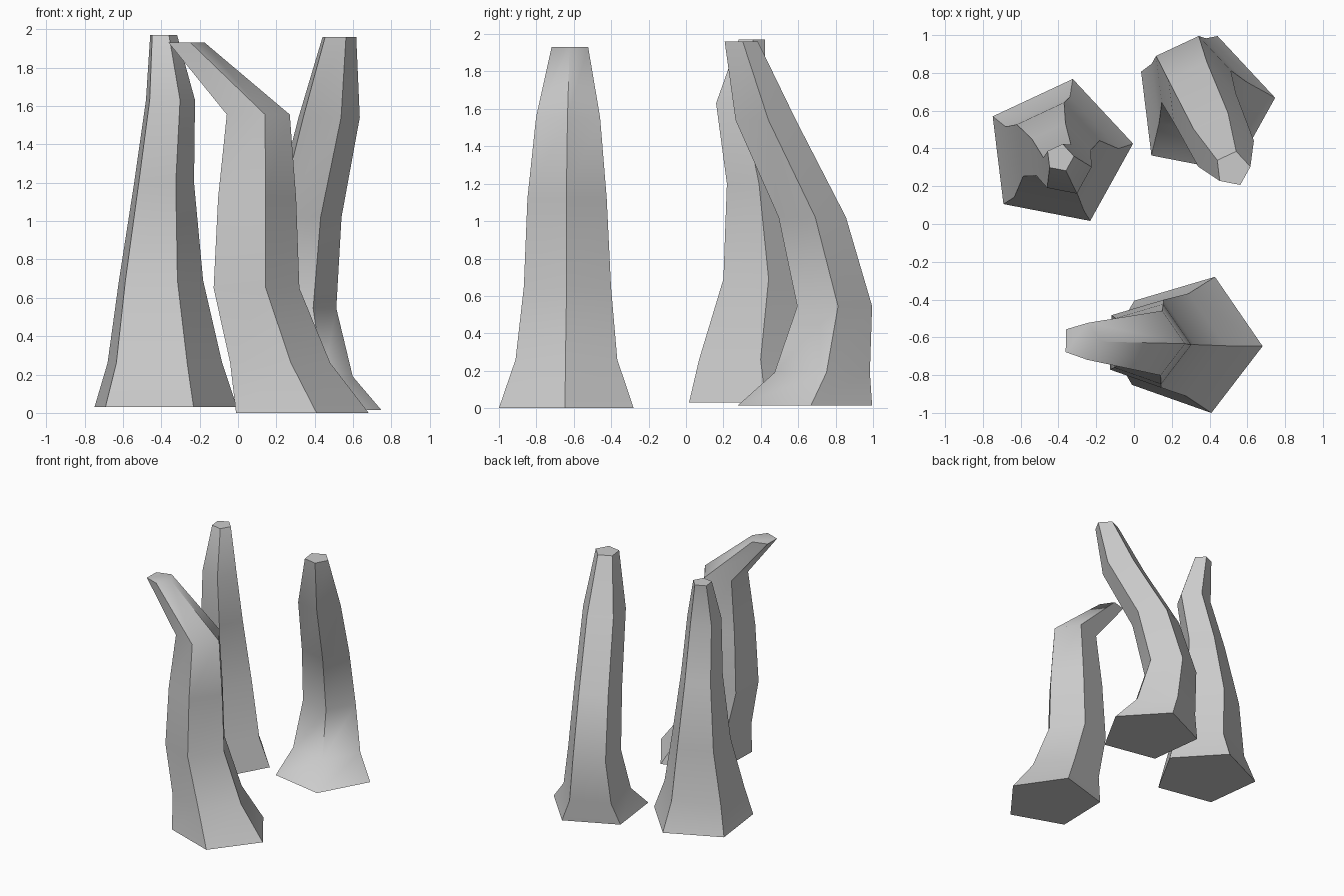
import bpy, bmesh
from math import sin, cos, radians, tau

if "Cube" in bpy.data.objects:
    bpy.data.objects.remove(bpy.data.objects["Cube"])

SIDES = 5


def stalk(name, turn, rings):
    """Loft a tapering five-sided column through (x, y, z, radius) rings."""
    bm = bmesh.new()
    loops = []
    for x, y, z, r in rings:
        angles = [radians(turn) + tau * i / SIDES for i in range(SIDES)]
        loops.append([bm.verts.new((x + r * cos(a), y + r * sin(a), z)) for a in angles])
    for low, high in zip(loops, loops[1:]):
        for i in range(SIDES):
            j = (i + 1) % SIDES
            bm.faces.new((low[i], low[j], high[j], high[i]))
    bm.faces.new(loops[0][::-1])
    bm.faces.new(loops[-1])
    mesh = bpy.data.meshes.new(name)
    bm.to_mesh(mesh)
    bm.free()
    obj = bpy.data.objects.new(name, mesh)
    bpy.context.collection.objects.link(obj)
    # soft along the length, crisp on the long corners
    bpy.ops.object.select_all(action='DESELECT')
    obj.select_set(True)
    bpy.context.view_layer.objects.active = obj
    bpy.ops.object.shade_smooth_by_angle(angle=radians(50))


# back left column, nearly upright
stalk("left_column", 7, [
    (-0.40, 0.377, 0.03, 0.398), (-0.40, 0.36, 0.26, 0.32), (-0.415, 0.413, 0.69, 0.235),
    (-0.395, 0.37, 1.20, 0.167), (-0.36, 0.285, 1.63, 0.137), (-0.392, 0.35, 1.97, 0.075)])

# back right column, leaning forward
stalk("right_column", 7, [
    (0.37, 0.622, 0.015, 0.38), (0.33, 0.718, 0.19, 0.27), (0.302, 0.787, 0.545, 0.212),
    (0.35, 0.668, 1.02, 0.191), (0.465, 0.42, 1.54, 0.171), (0.523, 0.292, 1.96, 0.094)])

# front column with the tip bent to the left
stalk("front_column", -1.5, [
    (0.302, -0.637, 0.0, 0.379), (0.195, -0.637, 0.26, 0.286), (0.075, -0.632, 0.65, 0.245),
    (0.08, -0.634, 1.12, 0.223), (0.09, -0.629, 1.555, 0.18), (-0.277, -0.62, 1.93, 0.103)])
